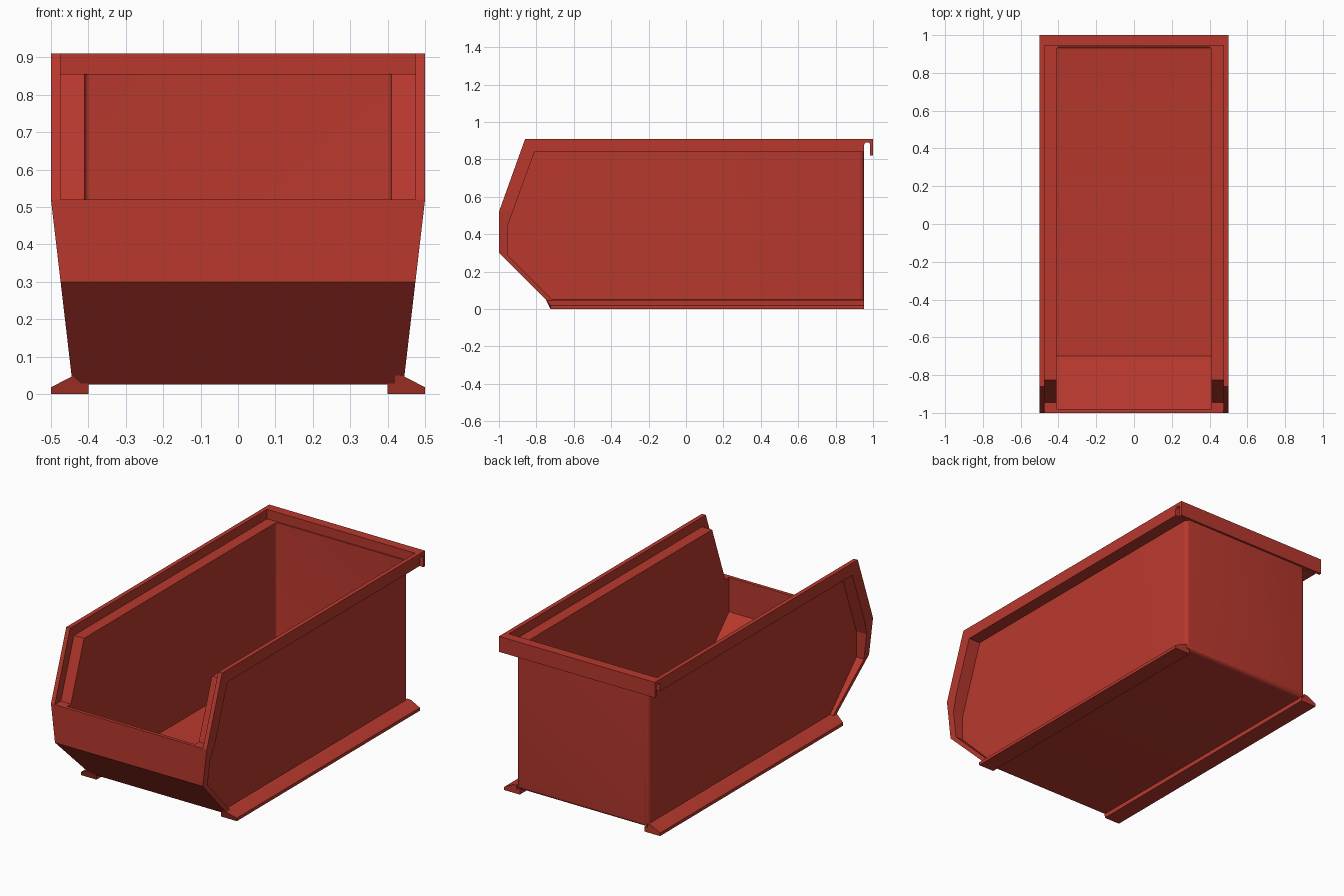
import bpy, bmesh, math

if "Cube" in bpy.data.objects:
    bpy.data.objects.remove(bpy.data.objects["Cube"])

red = bpy.data.materials.new("red_plastic")
red.diffuse_color = (0.48, 0.04, 0.027, 1)
red.use_nodes = True
red.node_tree.nodes["Principled BSDF"].inputs["Base Color"].default_value = red.diffuse_color


def make(name, rings, mirror=False):
    """Solid between two matching end polygons."""
    bm = bmesh.new()
    a, b = [[bm.verts.new(p) for p in ring] for ring in rings]
    n = len(a)
    bm.faces.new(a)
    bm.faces.new(b[::-1])
    for i in range(n):
        bm.faces.new((a[i], b[i], b[(i + 1) % n], a[(i + 1) % n]))
    bmesh.ops.recalc_face_normals(bm, faces=bm.faces)
    me = bpy.data.meshes.new(name)
    bm.to_mesh(me)
    bm.free()
    me.materials.append(red)
    ob = bpy.data.objects.new(name, me)
    bpy.context.collection.objects.link(ob)
    if mirror:
        m = ob.modifiers.new("mirror", 'MIRROR')
        m.use_mirror_merge = False
    return ob


def prism(name, prof, x0, x1, mirror=False):
    """(y, z) profile extruded along x; x1 may be a function of z."""
    f = x1 if callable(x1) else (lambda z: x1)
    return make(name, [[(x0, y, z) for y, z in prof],
                       [(f(z), y, z) for y, z in prof]], mirror)


def round_back(ob, y_back, z_low, r):
    """Round the upright back corners and the bottom back edge."""
    bm = bmesh.new()
    bm.from_mesh(ob.data)
    edges = []
    for e in bm.edges:
        p, q = e.verts[0].co, e.verts[1].co
        if all(abs(v.y - y_back) < 1e-4 for v in (p, q)):
            upright = abs(p.z - q.z) > 0.1
            bottom = all(abs(v.z - z_low) < 1e-4 for v in (p, q))
            if upright or bottom:
                edges.append(e)
    bmesh.ops.bevel(bm, geom=edges, offset=r, segments=5, profile=0.5,
                    affect='EDGES')
    bm.to_mesh(ob.data)
    bm.free()


# Bin body: outer solid with the cavity cut out
body = prism("bin_body", [(-.825, .855), (-.945, .52), (-1, .52), (-1, .30),
                          (-.725, .025), (.952, .025), (.952, .855)], -.425, .425)
round_back(body, .952, .025, .025)
cavity = prism("cavity_cutter", [(-.70, .04), (-.98, .32), (-.98, 1.1),
                                 (.937, 1.1), (.937, .04)], -.41, .41)
round_back(cavity, .937, .04, .015)
cavity.hide_render = True
cut = body.modifiers.new("hollow", 'BOOLEAN')
cut.operation = 'DIFFERENCE'
cut.solver = 'EXACT'
cut.object = cavity
bpy.context.view_layer.objects.active = body
body.select_set(True)
bpy.ops.object.modifier_apply(modifier="hollow")
bpy.data.objects.remove(cavity)
bpy.ops.object.shade_smooth_by_angle(angle=math.radians(30))

# Hook slot under the back rim, with a rounded top
slot = [(.9685 - .0165 * math.cos(t * math.pi / 6),
         .875 + .0165 * math.sin(t * math.pi / 6)) for t in range(7)]
hook = [(.952, .84)] + slot + [(.985, .82), (1, .82), (1, .91)]

# Side ledges: recessed step along the top and the sloping front opening
prism("side_ledge", [(.952, .855), (-.825, .855), (-.945, .52), (-.926, .52),
                     (-.81, .84), (.952, .84)], .42, .48, True)

# Raised outer lips on the sides
prism("side_lip", hook + [(-.86, .91), (-1, .52), (-.926, .52), (-.81, .84)],
      .475, .5, True)

# Back lip with downturned hook
prism("back_lip", [(.94, .84)] + hook + [(.945, .91), (.945, .855), (.937, .855)],
      -.477, .477)

# Tapered front flanges beside the front panel
prism("front_flange", [(-.926, .52), (-1, .52), (-1, .30), (-.725, .025),
                       (-.69, .025), (-.955, .29), (-.955, .44)],
      .418, lambda z: .5 - .117 * (.52 - z), True)

# Sloped runner feet, front end following the front slope
foot = [(.5, 0), (.5, .018), (.442, .048), (.42, .05), (.42, .028),
        (.4, .028), (.4, 0)]
make("runner_foot", [[(x, -.725 - max(0, z - .025), z) for x, z in foot],
                     [(x, .952, z) for x, z in foot]], True)
